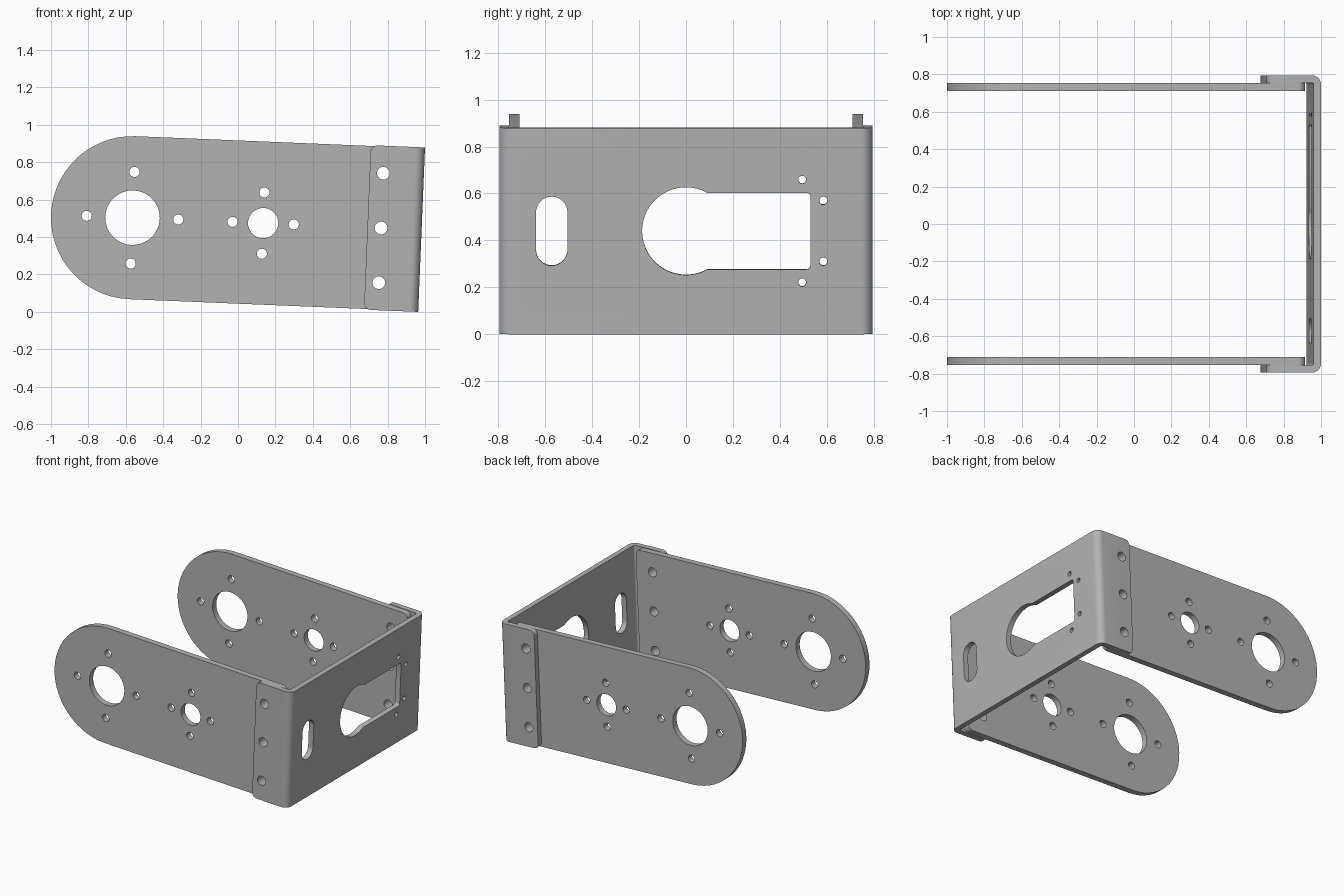
import bpy, bmesh, math
from mathutils import Matrix

if "Cube" in bpy.data.objects:
    bpy.data.objects.remove(bpy.data.objects["Cube"])

grey = bpy.data.materials.new("plain grey metal")
grey.use_nodes = True
colour = (0.45, 0.45, 0.45, 1)
grey.diffuse_color = colour
grey.node_tree.nodes["Principled BSDF"].inputs["Base Color"].default_value = colour

# The whole bracket leans slightly about the y axis
LEAN = Matrix.Translation((-0.564, 0, 0.5037)) @ Matrix.Rotation(math.radians(2.37), 4, 'Y')

ARM_R = 0.436           # rounded arm end, also half the arm height
HALF_H = 0.44           # half height of the channel
OUT_X, OUT_Y = 1.547, 0.795
TIP_X = 1.257           # free edge of the channel flanges
THICK = 0.04
BEND = 0.05
RIVETS = [(1.33, z, 0.034) for z in (-0.293, 0, 0.293)]


def arc(cx, cy, r, start, end, n=8):
    angles = [math.radians(start + (end - start) * i / n) for i in range(n + 1)]
    return [(cx + r * math.cos(a), cy + r * math.sin(a)) for a in angles]


def circle(cx, cy, r, n=32):
    return arc(cx, cy, r, 0, 360, n)[:-1]


def ring(cx, spread, r):
    return [(cx + spread * math.cos(k * math.pi / 2), spread * math.sin(k * math.pi / 2), r)
            for k in range(4)]


def prism(bm, outline, axis, low, high):
    """Extrude a closed outline along the x, y or z axis."""
    place = {'X': lambda p, q, d: (d, p, q),
             'Y': lambda p, q, d: (p, d, q),
             'Z': lambda p, q, d: (p, q, d)}[axis]
    a, b = ([bm.verts.new(place(p, q, d)) for p, q in outline] for d in (low, high))
    bm.faces.new(a)
    bm.faces.new(b[::-1])
    for i in range(len(a)):
        j = (i + 1) % len(a)
        bm.faces.new((a[j], a[i], b[i], b[j]))


def make_object(name, bm):
    bmesh.ops.recalc_face_normals(bm, faces=bm.faces)
    mesh = bpy.data.meshes.new(name)
    bm.to_mesh(mesh)
    bm.free()
    mesh.materials.append(grey)
    obj = bpy.data.objects.new(name, mesh)
    bpy.context.collection.objects.link(obj)
    return obj


def finish(obj, cutter_bm):
    """Cut the holes, lean the part into place and shade it."""
    cutter = make_object("hole_cutter", cutter_bm)
    cutter.hide_render = True
    mod = obj.modifiers.new("holes", 'BOOLEAN')
    mod.operation, mod.solver, mod.object = 'DIFFERENCE', 'EXACT', cutter
    bpy.ops.object.select_all(action='DESELECT')
    bpy.context.view_layer.objects.active = obj
    obj.select_set(True)
    bpy.ops.object.modifier_apply(modifier=mod.name)
    bpy.data.objects.remove(cutter)
    obj.data.transform(LEAN)
    bpy.ops.object.shade_smooth_by_angle(angle=math.radians(30))


# Side arms: round at one end, small rounded corners at the other
end_x, corner = 1.464, 0.04
arm_outline = (arc(0, 0, ARM_R, 90, 270, 28)
               + arc(end_x - corner, corner - ARM_R, corner, -90, 0)
               + arc(end_x - corner, ARM_R - corner, corner, 0, 90))
arm_holes = ([(0, 0, 0.146), (0.699, 0, 0.081)]
             + ring(0, 0.245, 0.027) + ring(0.699, 0.164, 0.027) + RIVETS)
for name, side in (("left_arm", 1), ("right_arm", -1)):
    # the arms lie along x, one at the back (+y) and one at the front (-y)
    label = "back_arm" if side > 0 else "front_arm"
    bm = bmesh.new()
    prism(bm, arm_outline, 'Y', side * 0.71, side * (OUT_Y - THICK))
    arm = make_object(label, bm)
    cut = bmesh.new()
    for x, z, r in arm_holes:
        prism(cut, circle(x, z, r), 'Y', side * 0.6, side * 0.9)
    finish(arm, cut)

# Bent channel: U-shaped profile with rounded bends
bx, by, inner = OUT_X - BEND, OUT_Y - BEND, BEND - THICK
u_outline = ([(TIP_X, OUT_Y)] + arc(bx, by, BEND, 90, 0)
             + arc(bx, -by, BEND, 0, -90) + [(TIP_X, -OUT_Y), (TIP_X, THICK - OUT_Y)]
             + arc(bx, -by, inner, -90, 0) + arc(bx, by, inner, 0, 90)
             + [(TIP_X, OUT_Y - THICK)])
bm = bmesh.new()
prism(bm, u_outline, 'Z', -HALF_H, HALF_H)
tips = [e for e in bm.edges
        if all(abs(v.co.x - TIP_X) < 1e-4 for v in e.verts)
        and abs(e.verts[0].co.z - e.verts[1].co.z) < 1e-4]
bmesh.ops.bevel(bm, geom=tips, offset=0.036, segments=6, profile=0.5, affect='EDGES')
channel = make_object("bent_channel", bm)

cut = bmesh.new()
# rivet holes in both flanges
for x, z, r in RIVETS:
    for side in (1, -1):
        prism(cut, circle(x, z, r), 'Y', side * 0.6, side * 0.9)
# keyhole opening
key_r, key_h, key_end, fillet = 0.187, 0.163, 0.53, 0.016
meet = math.degrees(math.asin(key_h / key_r))
keyhole = (arc(0, 0, key_r, meet, 360 - meet, 40)
           + arc(key_end - fillet, fillet - key_h, fillet, -90, 0, 5)
           + arc(key_end - fillet, key_h - fillet, fillet, 0, 90, 5))
# upright slot
slot_r, slot_y, slot_z = 0.067, -0.572, 0.08
slot = arc(slot_y, slot_z, slot_r, 0, 180, 16) + arc(slot_y, -slot_z, slot_r, 180, 360, 16)
# screw holes beside the keyhole
screws = [circle(y, s * z, 0.017, 20) for y, z in ((0.495, 0.219), (0.585, 0.13)) for s in (1, -1)]
for outline in [keyhole, slot] + screws:
    prism(cut, outline, 'X', 1.4, 1.7)
finish(channel, cut)
